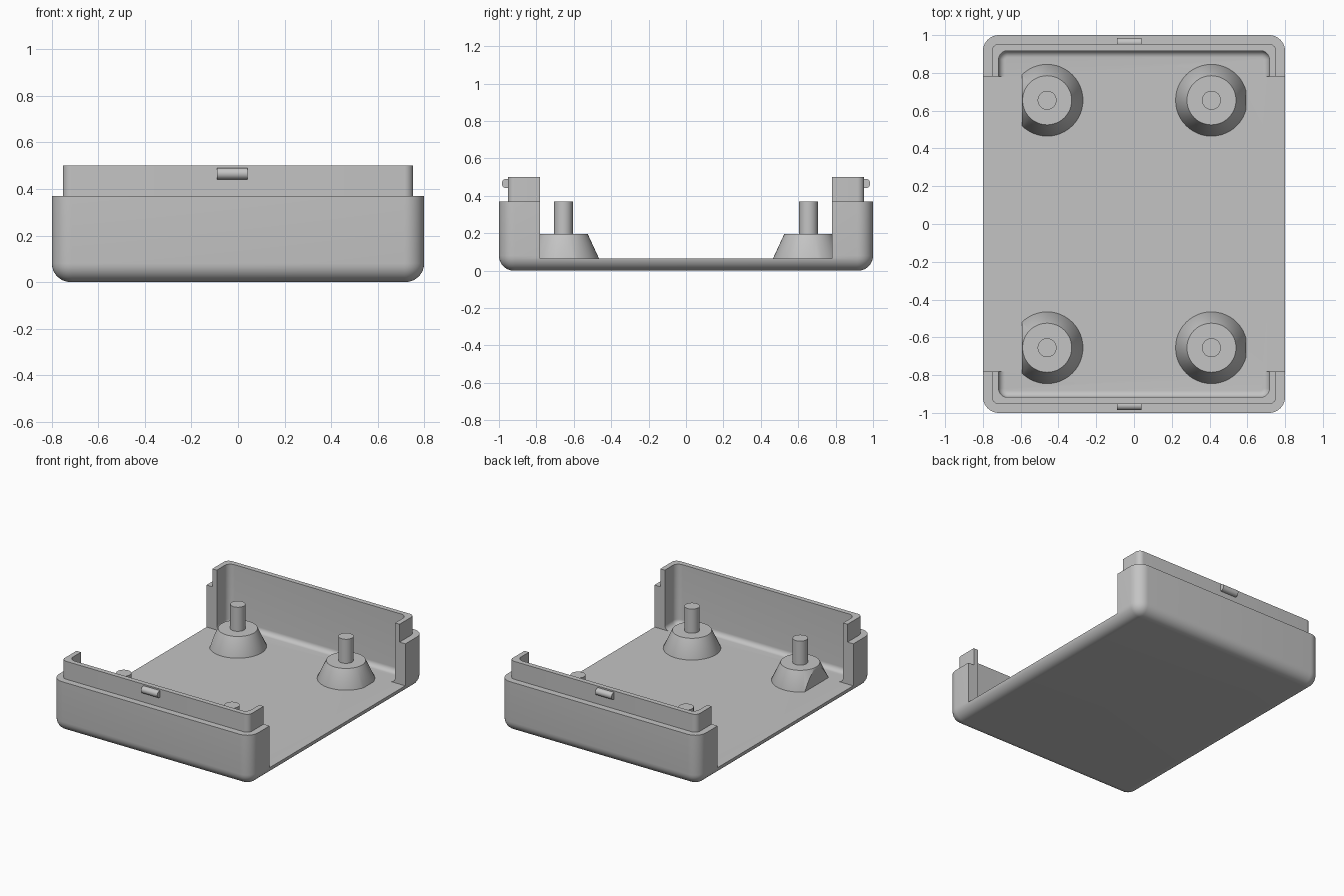
import bpy
import bmesh
import math
from mathutils import Matrix, Vector

if "Cube" in bpy.data.objects:
    bpy.data.objects.remove(bpy.data.objects["Cube"])

grey = bpy.data.materials.new("light grey plastic")
colour = (0.55, 0.55, 0.55, 1)
grey.diffuse_color = colour
grey.use_nodes = True
grey.node_tree.nodes["Principled BSDF"].inputs["Base Color"].default_value = colour


def finish(name, bm):
    """Turn a bmesh into a smooth-shaded object with sharp edges kept."""
    bmesh.ops.recalc_face_normals(bm, faces=bm.faces)
    mesh = bpy.data.meshes.new(name)
    bm.to_mesh(mesh)
    bm.free()
    mesh.materials.append(grey)
    obj = bpy.data.objects.new(name, mesh)
    bpy.context.collection.objects.link(obj)
    return obj


def shade(obj):
    bpy.ops.object.select_all(action="DESELECT")
    obj.select_set(True)
    bpy.context.view_layer.objects.active = obj
    bpy.ops.object.shade_smooth_by_angle(angle=math.radians(30))


def rounded_ring(bm, hx, hy, radius, z, steps=10):
    """Ring of vertices around a rounded rectangle."""
    ring = []
    for corner, (sx, sy) in enumerate([(1, 1), (-1, 1), (-1, -1), (1, -1)]):
        for i in range(steps + 1):
            a = (corner + i / steps) * math.pi / 2
            ring.append(bm.verts.new((sx * (hx - radius) + radius * math.cos(a),
                                      sy * (hy - radius) + radius * math.sin(a), z)))
    return ring


def bridge(bm, rings):
    for low, high in zip(rings, rings[1:]):
        n = len(low)
        for i in range(n):
            j = (i + 1) % n
            bm.faces.new((low[i], low[j], high[j], high[i]))


# Tray: each profile point is an inset from the outer wall and a height
FLOOR, RIM, TOP = 0.065, 0.37, 0.5
FILLET, INNER = 0.08, 0.035
LIP, CAVITY = 0.047, 0.083
angles = [i / 8 * math.pi / 2 for i in range(9)]
profile = [(FILLET * (1 - math.sin(a)), FILLET * (1 - math.cos(a))) for a in angles]
profile += [(0, RIM), (LIP, RIM), (LIP, TOP), (CAVITY, TOP)]
profile += [(CAVITY + INNER * (1 - math.cos(a)), FLOOR + INNER * (1 - math.sin(a)))
            for a in angles]

bm = bmesh.new()
rings = []
for k, (inset, z) in enumerate(profile):
    base = 0.085 if inset <= FILLET else 0.13
    rings.append(rounded_ring(bm, 0.8 - inset, 1 - inset, base - inset, z))
bridge(bm, rings)
bm.faces.new(rings[0])
bm.faces.new(rings[-1])
tray = finish("tray", bm)

# Side openings: cut the long walls down to floor level
bm = bmesh.new()
bmesh.ops.create_cube(bm, size=1, matrix=Matrix.Translation((0, 0, FLOOR + 0.5))
                      @ Matrix.Diagonal((2, 1.56, 1, 1)))
cutter = finish("opening_cutter", bm)
cutter.hide_render = True
cut = tray.modifiers.new("side openings", "BOOLEAN")
cut.operation = "DIFFERENCE"
cut.solver = "EXACT"
cut.object = cutter
bpy.context.view_layer.objects.active = tray
bpy.ops.object.modifier_apply(modifier=cut.name)
bpy.data.objects.remove(cutter)
shade(tray)


# Standoffs: conical foot with a peg, trimmed flat beside the opening
def standoff(name, x, y):
    bm = bmesh.new()
    outline = [(0.19, FLOOR - 0.01), (0.19, FLOOR), (0.13, 0.195), (0.05, 0.195), (0.05, RIM)]
    rings = []
    for r, z in outline:
        rings.append([bm.verts.new((x + r * math.cos(i * math.tau / 48),
                                    y + r * math.sin(i * math.tau / 48), z))
                      for i in range(48)])
    bridge(bm, rings)
    bm.faces.new(rings[0])
    bm.faces.new(rings[-1])
    side = math.copysign(1, x)
    result = bmesh.ops.bisect_plane(bm, geom=bm.verts[:] + bm.edges[:] + bm.faces[:],
                                    plane_co=Vector((side * 0.592, 0, 0)),
                                    plane_no=Vector((side, 0, 0)), clear_outer=True)
    edges = [e for e in result["geom_cut"] if isinstance(e, bmesh.types.BMEdge)]
    bmesh.ops.holes_fill(bm, edges=edges)
    shade(finish(name, bm))


# Snap bumps: small horizontal rods on the lip
def snap_bump(name, y):
    bm = bmesh.new()
    bmesh.ops.create_cone(bm, cap_ends=True, segments=24, radius1=0.025, radius2=0.025,
                          depth=0.13, matrix=Matrix.Translation((-0.025, y, 0.466))
                          @ Matrix.Rotation(math.pi / 2, 4, "Y"))
    shade(finish(name, bm))


for end, s in (("front", -1), ("back", 1)):
    standoff(end + "_right_standoff", -0.46, s * 0.655)
    standoff(end + "_left_standoff", 0.41, s * 0.655)
    snap_bump(end + "_snap_bump", s * 0.96)
